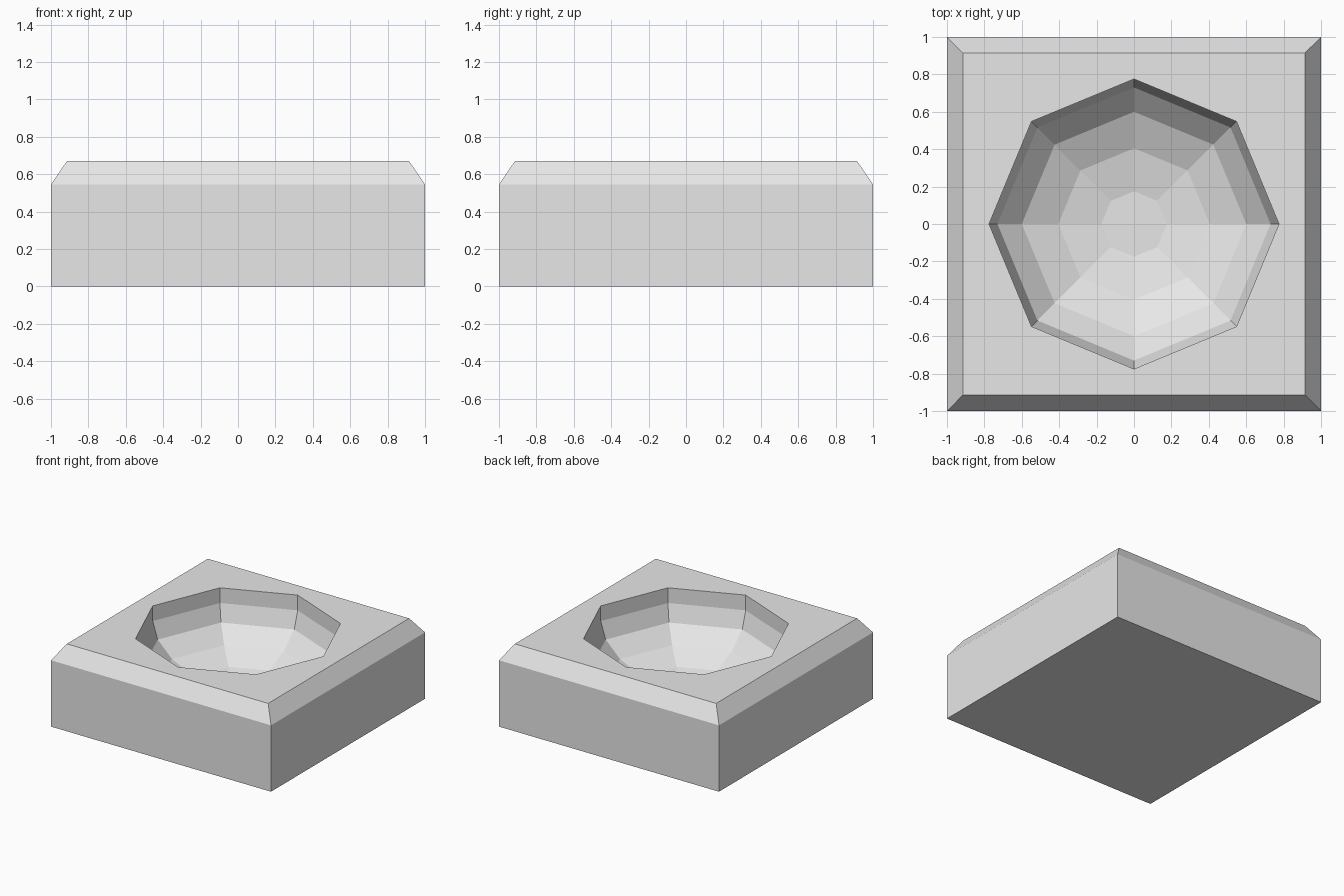
import bpy, bmesh
from math import cos, sin, tau

cube = bpy.data.objects.get("Cube")
if cube:
    bpy.data.objects.remove(cube, do_unlink=True)

# Material
GREY = (0.8, 0.8, 0.8, 1.0)
mat = bpy.data.materials.new("light_grey")
mat.use_nodes = True
mat.diffuse_color = GREY
bsdf = next(n for n in mat.node_tree.nodes if n.type == 'BSDF_PRINCIPLED')
bsdf.inputs["Base Color"].default_value = GREY

bm = bmesh.new()


def square(half, z):
    return [bm.verts.new((sx * half, sy * half, z))
            for sx, sy in ((1, 1), (-1, 1), (-1, -1), (1, -1))]


def octagon(radius, z):
    return [bm.verts.new((radius * cos(tau * i / 8), radius * sin(tau * i / 8), z))
            for i in range(8)]


def loft(rings):
    for a, b in zip(rings, rings[1:]):
        for i in range(len(a)):
            j = (i + 1) % len(a)
            bm.faces.new((a[i], a[j], b[j], b[i]))


# Outer block with chamfered top edge
outer = [square(1, 0), square(1, 0.545), square(0.915, 0.67)]
loft(outer)
bm.faces.new(outer[0])

# Faceted bowl: short upright wall, then a rounded basin with a flat floor
BOWL = [(0.775, 0.67), (0.775, 0.545), (0.73, 0.405),
        (0.60, 0.28), (0.405, 0.19), (0.175, 0.145)]
bowl = [octagon(r, z) for r, z in BOWL]
loft(bowl)
bm.faces.new(bowl[-1])

# Flat top between the block edge and the bowl rim
rim_edges = [e for e in bm.edges if e.is_boundary]
bmesh.ops.triangle_fill(bm, edges=rim_edges, use_beauty=True, normal=(0, 0, 1))
bmesh.ops.recalc_face_normals(bm, faces=bm.faces[:])
flat_top = [e for e in bm.edges if len(e.link_faces) == 2
            and all(f.normal.z > 0.99 and f.calc_center_median().z > 0.66
                    for f in e.link_faces)]
for e in flat_top:
    e.smooth = True

mesh = bpy.data.meshes.new("bowl_block")
bm.to_mesh(mesh)
bm.free()
mesh.materials.append(mat)
block = bpy.data.objects.new("bowl_block", mesh)
bpy.context.collection.objects.link(block)
